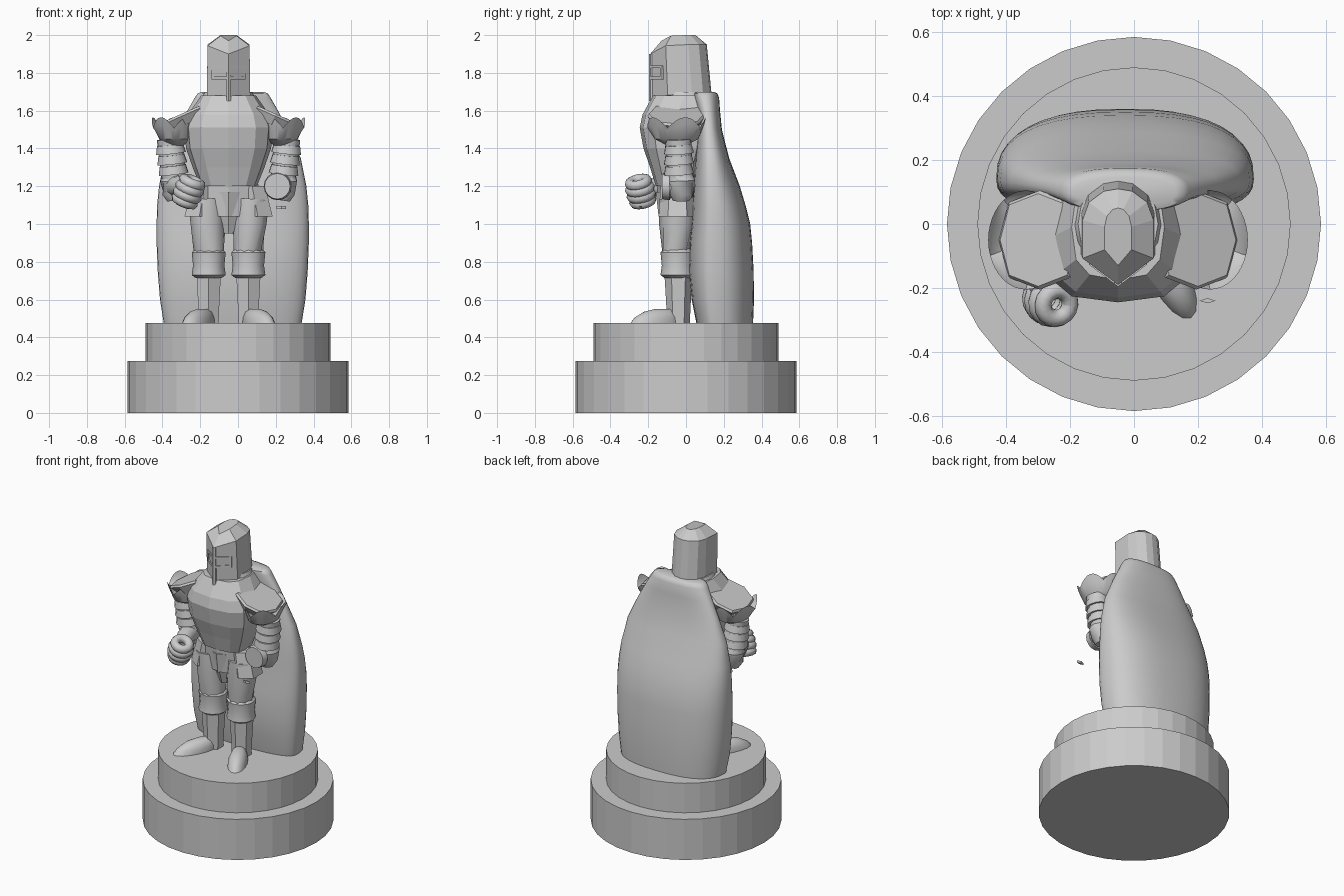
import bpy, bmesh
from math import sin, cos, pi, radians
from mathutils import Vector, Matrix

cube = bpy.data.objects.get("Cube")
if cube:
    bpy.data.objects.remove(cube)

stone = bpy.data.materials.new("grey_stone")
stone.use_nodes = True
GREY = (0.6, 0.6, 0.6, 1)
stone.diffuse_color = GREY
stone.node_tree.nodes["Principled BSDF"].inputs["Base Color"].default_value = GREY

CX = -0.05          # middle of the figure
FLOOR = 0.475       # top of the pedestal


def mirror_x(x, side):
    return CX + side * (x - CX)


def loft(name, rings, cap=True, smooth=None, matrix=None):
    """Skin a list of equal-length closed point rings."""
    bm = bmesh.new()
    rows = [[bm.verts.new(p) for p in ring] for ring in rings]
    n = len(rows[0])
    for a, b in zip(rows, rows[1:]):
        for i in range(n):
            j = (i + 1) % n
            bm.faces.new((a[i], a[j], b[j], b[i]))
    if cap:
        bm.faces.new(rows[0][::-1])
        bm.faces.new(rows[-1])
    if matrix:
        bm.transform(matrix)
    bmesh.ops.recalc_face_normals(bm, faces=bm.faces)
    me = bpy.data.meshes.new(name)
    bm.to_mesh(me)
    bm.free()
    me.materials.append(stone)
    ob = bpy.data.objects.new(name, me)
    bpy.context.collection.objects.link(ob)
    if smooth:
        bpy.ops.object.select_all(action='DESELECT')
        ob.select_set(True)
        bpy.context.view_layer.objects.active = ob
        bpy.ops.object.shade_smooth_by_angle(angle=radians(smooth))
    return ob


def soft(v, power):
    return abs(v) ** power * (1 if v > 0 else -1)


def oval(z, cx, cy, rx, ry, n=8, power=1, back=None):
    """Ring with its first corner at the front; a low power squares it off."""
    ring = []
    for i in range(n):
        a = 2 * pi * i / n
        depth = back if back and cos(a) < 0 else ry
        ring.append(Vector((cx + rx * soft(sin(a), power), cy - depth * soft(cos(a), power), z)))
    return ring


def tube(name, pts, n=12, smooth=40):
    """Round limb through (x, y, z, radius) points."""
    centres = [Vector(p[:3]) for p in pts]
    rings = []
    for k, p in enumerate(pts):
        d = centres[min(k + 1, len(pts) - 1)] - centres[max(k - 1, 0)]
        q = d.to_track_quat('Z', 'Y')
        rings.append([centres[k] + q @ v for v in oval(0, 0, 0, p[3], p[3], n)])
    return loft(name, rings, smooth=smooth)


def torus(name, centre, major, minor, tilt):
    rings = []
    for k in range(17):
        a = 2 * pi * k / 16
        rings.append([Vector(((major + minor * cos(b)) * cos(a),
                              (major + minor * cos(b)) * sin(a), minor * sin(b)))
                      for b in (2 * pi * i / 8 for i in range(8))])
    return loft(name, rings, cap=False, smooth=60, matrix=Matrix.Translation(centre) @ tilt)


# Pedestal
for name, r, z0, z1 in (("base_lower_step", 0.585, 0, 0.275),
                        ("base_upper_step", 0.49, 0.275, FLOOR)):
    loft(name, [oval(z0, 0, 0, r, r, 32), oval(z1, 0, 0, r, r, 32)])

# Cape: solid heavy cloth, (z, half width, widest y, front y, back y)
loft("cape", [oval(z, -.028, y, w, y - yf, 40, .8, back=yb - y) for z, w, y, yf, yb in
              ((FLOOR, .365, .15, .055, .355), (.6, .385, .14, .03, .36), (.75, .397, .14, .015, .358),
               (.9, .403, .14, .02, .35), (1.0, .403, .14, .03, .34), (1.1, .4, .14, .035, .315),
               (1.2, .39, .135, .04, .285), (1.35, .36, .13, .05, .228), (1.5, .292, .12, .06, .19),
               (1.6, .24, .11, .06, .18), (1.67, .2, .1, .04, .175),
               (1.692, .185, .1, .04, .165), (1.7, .16, .1, .06, .145))], smooth=50)

# Torso: faceted breastplate, broad and almost flat across the front
loft("breastplate", [oval(z, CX, y, rx, ry, 12, .7) for z, y, rx, ry in
                     ((1.2, -.045, .15, .115), (1.3, -.05, .19, .14), (1.4, -.05, .225, .175),
                      (1.51, -.05, .235, .195), (1.58, -.045, .215, .185), (1.68, -.01, .145, .165))])
loft("collar", [oval(1.63, CX, -.01, .16, .14, 16), oval(1.7, CX, 0, .125, .145, 16)], smooth=40)

# Waist, groin and hip plates
loft("waist", [oval(z, CX, -.04, rx, ry) for z, rx, ry in
               ((1.04, .19, .095), (1.2, .165, .115), (1.23, .14, .105))])
loft("groin", [oval(.95, CX, -.05, .03, .05), oval(1.05, CX, -.04, .11, .09)])
loft("front_hip_plate", [oval(1.04, CX, -.125, .025, .02, 4), oval(1.17, CX, -.135, .06, .025, 4)])

# Helmet: pointed front, rounded back, low ridged crown
half = [(.0, -1), (1, -.45), (1, .35), (.82, .72), (.4, .95)]
outline = half + [(0, 1)] + [(-x, y) for x, y in half[:0:-1]]


def helmet_ring(cy, rx, ry, z_front, z_back):
    return [Vector((CX + x * rx, cy + y * ry,
                    z_front + (z_back - z_front) * min(1, (y + 1) * 1.6))) for x, y in outline]


loft("helmet", [helmet_ring(-.025, .115, .16, 1.63, 1.69),
                helmet_ring(-.04, .111, .15, 1.9, 1.95),
                helmet_ring(-.04, .042, .09, 1.97, 2.0)])


def visor_bar(name, x0, x1, z0, z1):
    """Thin raised strip lying on the pointed helmet front."""
    xs = (x0, x1) if x0 * x1 >= 0 else (x0, 0, x1)
    face = [(CX + x, -.188 + abs(x) * .76) for x in xs]
    ring = [(x, y - .008) for x, y in face] + [(x, y + .02) for x, y in reversed(face)]
    loft(name, [[Vector((x, y, z)) for x, y in ring] for z in (z0, z1)])


visor_bar("visor_upper_bar", -.09, .09, 1.825, 1.84)
visor_bar("visor_lower_bar", -.09, .09, 1.765, 1.78)
visor_bar("visor_nose_ridge", -.012, .012, 1.65, 1.9)
for s in (-1, 1):
    visor_bar("visor_end_bar", *sorted((s * .078, s * .09)), 1.78, 1.825)

for side, label in ((1, "left"), (-1, "right")):
    def X(x):
        return mirror_x(x, side)

    # Broad flat shoulder plate sloping down to the arm
    tilt = Matrix.Translation((X(.195), -.05, 1.572)) @ Matrix.Rotation(side * radians(24), 4, 'Y')
    loft(label + "_shoulder_plate", [oval(-.05, 0, 0, .11, .125, 8, .8),
                                     oval(0, 0, 0, .14, .155, 8, .8),
                                     oval(.012, 0, 0, .13, .145, 8, .8)], matrix=tilt)

    # Scalloped cup at the top of the arm
    def petals(r, z, lift):
        ring = oval(z, X(.23), -.05, r * .76, r, 40)
        for i, v in enumerate(ring):
            v.z += lift * abs(sin(pi * i / 8))
            v.x += side * lift * .15
        return ring
    loft(label + "_shoulder_cup", [petals(.05, 1.415, 0), petals(.115, 1.45, 0),
                                   petals(.145, 1.495, .03), petals(.155, 1.51, .055),
                                   petals(.14, 1.505, .03), petals(.06, 1.49, 0)], smooth=35)

    # Leg: thigh, knee guard, shin
    tube(label + "_thigh", [(X(.065), -.045, 1.13, .1), (X(.058), -.05, 1.0, .094),
                            (X(.055), -.05, .84, .078)], 10)
    tube(label + "_knee_guard", [(X(.055), -.045, z, r) for z, r in
                                 ((.715, .07), (.73, .09), (.78, .083), (.85, .09), (.87, .07))], 12)
    tube(label + "_shin", [(X(.055), -.04, .73, .074), (X(.055), -.04, .6, .066),
                           (X(.055), -.04, FLOOR, .06)], 6, 10)
    # Hip plate, bent round the thigh
    loft(label + "_hip_plate", [oval(1.04, X(.105), -.045, .09, .1, 6),
                                oval(1.2, X(.075), -.045, .08, .09, 6)])
    # Foot turned outwards
    turn = Matrix.Translation((X(.11), -.16, 0)) @ Matrix.Rotation(side * radians(27), 4, 'Z')
    loft(label + "_foot", [oval(z, 0, y, w, d, 16) for z, y, w, d in
                           ((FLOOR, 0, .06, .15), (.505, .01, .057, .135),
                            (.535, .03, .042, .1), (.55, .045, .018, .05))], smooth=50, matrix=turn)

    # Upper arm with overlapping bands
    tube(label + "_upper_arm", [(X(.26), -.04, 1.45, .07), (X(.24), -.03, 1.24, .064)])
    for k in range(3):
        z = 1.42 - k * .055
        tube(label + "_arm_band", [(X(.26 - k * .007), -.04, z, .07),
                                   (X(.255 - k * .007), -.037, z - .045, .08)], 16)
    tube(label + "_elbow_guard", [(X(.24), -.03, 1.29, .06), (X(.24), -.025, 1.23, .075),
                                  (X(.235), -.025, 1.16, .065), (X(.23), -.025, 1.125, .045)])

# Left forearm ends in a flat disc
tube("left_forearm", [(.22, .04, 1.2, .06), (.21, -.09, 1.2, .064)], 16)
tube("left_wrist_disc", [(.21, -.085, 1.2, .074), (.208, -.125, 1.2, .068)], 16)
loft("loose_fragment", [oval(z, .23, -.24, .025, .008, 4) for z in (1.08, 1.095)])

# Right forearm and curled fist
tube("right_forearm", [(-.335, -.02, 1.2, .06), (-.31, -.12, 1.2, .055), (-.28, -.2, 1.19, .045)])
fist_tilt = Matrix.Rotation(radians(22), 4, 'Y') @ Matrix.Rotation(radians(12), 4, 'X')
for k in range(4):
    centre = Vector((-.262, -.24, 1.172)) + fist_tilt @ Vector((0, 0, (k - 1.5) * .036))
    torus("right_finger", centre, .056 - .007 * abs(k - 1.5), .028, fist_tilt)
